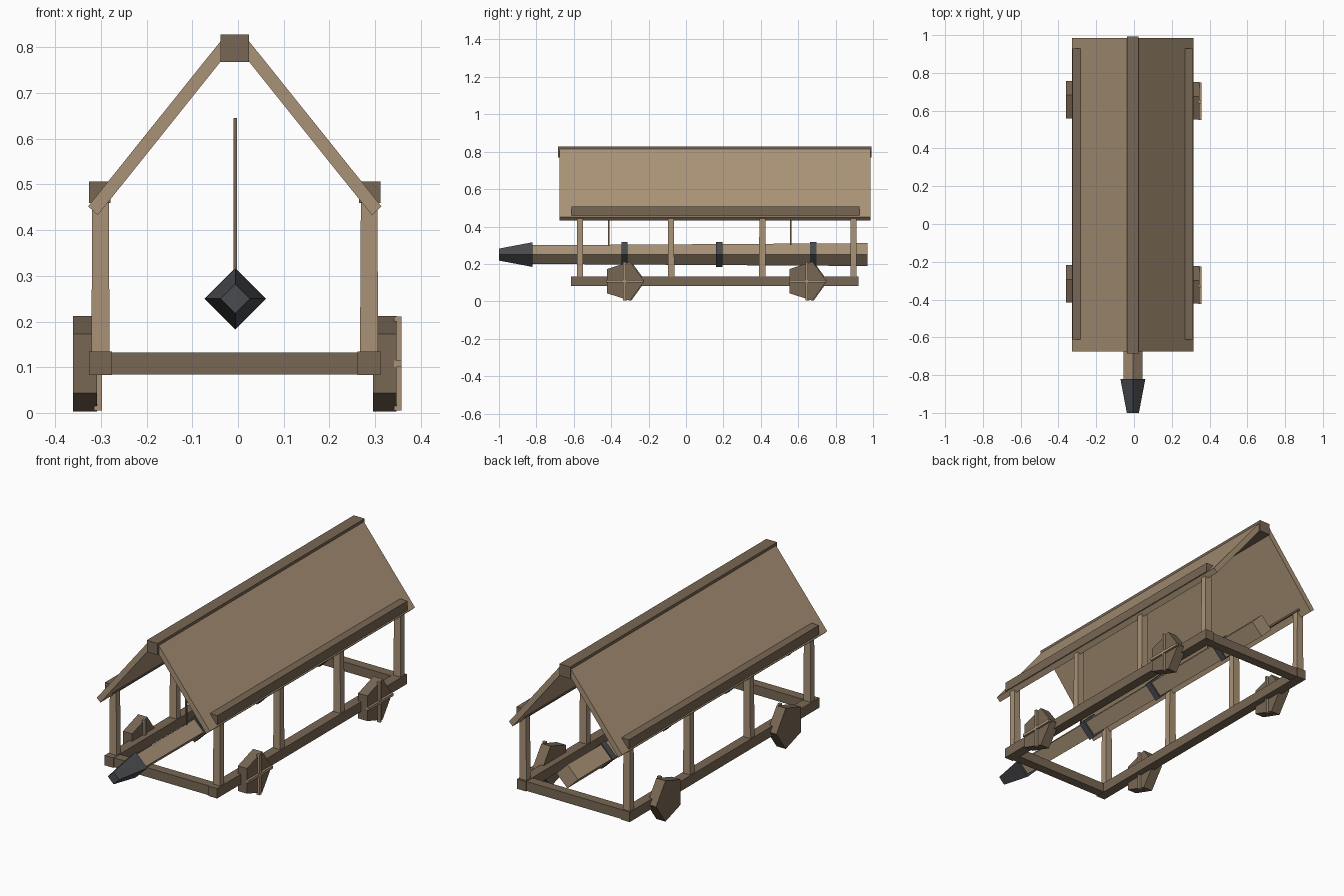
import bpy, bmesh, math
from mathutils import Vector

if "Cube" in bpy.data.objects:
    bpy.data.objects.remove(bpy.data.objects["Cube"], do_unlink=True)


def material(name, colour):
    m = bpy.data.materials.new(name)
    m.use_nodes = True
    m.diffuse_color = (*colour, 1)
    bsdf = next(n for n in m.node_tree.nodes if n.type == 'BSDF_PRINCIPLED')
    bsdf.inputs["Base Color"].default_value = (*colour, 1)
    bsdf.inputs["Roughness"].default_value = 0.9
    return m


light_wood = material("light wood", (0.40, 0.29, 0.185))
dark_wood = material("dark wood", (0.19, 0.137, 0.09))
iron = material("dark iron", (0.068, 0.07, 0.08))

MID = -0.007      # centre line of the frame
RAM_Z = 0.25      # height of the ram's axis


def loft(name, rings, mat):
    """Closed solid through two or more rings of points."""
    bm = bmesh.new()
    loops = [[bm.verts.new(p) for p in ring] for ring in rings]
    n = len(loops[0])
    for a, b in zip(loops, loops[1:]):
        for i in range(n):
            j = (i + 1) % n
            bm.faces.new((a[i], a[j], b[j], b[i]))
    bm.faces.new(loops[0])
    bm.faces.new(loops[-1])
    bmesh.ops.recalc_face_normals(bm, faces=bm.faces)
    mesh = bpy.data.meshes.new(name)
    bm.to_mesh(mesh)
    bm.free()
    mesh.materials.append(mat)
    obj = bpy.data.objects.new(name, mesh)
    bpy.context.collection.objects.link(obj)
    return obj


def box(name, xs, ys, zs, mat):
    corners = [(xs[0], ys[0]), (xs[1], ys[0]), (xs[1], ys[1]), (xs[0], ys[1])]
    return loft(name, [[(x, y, z) for x, y in corners] for z in zs], mat)


def diamond(y, r):
    c = Vector((MID + 0.001, y, RAM_Z))
    return [c + Vector((r * dx, 0, r * dz)) for dx, dz in ((1, 0), (0, 1), (-1, 0), (0, -1))]


# Ram: log, iron head and bands
loft("ram_log", [diamond(-0.82, 0.05), diamond(0.97, 0.061)], light_wood)
loft("ram_head", [diamond(-1.0, 0.032), diamond(-0.82, 0.066)], iron)
for i, y in enumerate((-0.329, 0.177, 0.68)):
    loft(f"ram_band_{i + 1}", [diamond(y - 0.017, 0.067), diamond(y + 0.017, 0.067)], iron)

# Hanging ropes
for label, y in (("front", -0.412), ("rear", 0.56)):
    box(f"{label}_rope", (MID - 0.003, MID + 0.005), (y - 0.004, y + 0.004), (0.28, 0.645), dark_wood)

# Ridge and cross beams
box("ridge_beam", (MID - 0.031, MID + 0.031), (-0.685, 0.992), (0.768, 0.828), dark_wood)
for label, y in (("front", -0.585), ("rear", 0.893)):
    box(f"{label}_cross_beam", (MID - 0.29, MID + 0.29), (y - 0.024, y + 0.024),
        (0.084, 0.132), dark_wood)

# Parts repeated on each side
roof_profile = ((0.321, 0.452), (0.3, 0.433), (0.015, 0.789), (0.015, 0.834 - 0.001))
for label, s in (("left", 1), ("right", -1)):
    def span(a, b):
        return sorted((MID + s * a, MID + s * b))

    loft(f"{label}_roof_panel",
         [[(MID + s * x, y, z) for x, z in roof_profile[:3] + ((0.03, 0.815),)]
          for y in (-0.676, 0.986)], light_wood)
    box(f"{label}_eave_rail", span(0.272, 0.319), (-0.612, 0.928), (0.459, 0.507), dark_wood)
    box(f"{label}_base_beam", span(0.269, 0.319), (-0.615, 0.922), (0.083, 0.134), dark_wood)

    # Slightly tapered posts
    for i in range(4):
        y = -0.567 + 0.4875 * i
        rings = []
        for z, hx, hy in ((0.125, 0.02, 0.017), (0.47, 0.018, 0.016)):
            x = MID + s * 0.294
            rings.append([(x + a * hx, y + b * hy, z)
                          for a, b in ((1, 1), (-1, 1), (-1, -1), (1, -1))])
        loft(f"{label}_post_{i + 1}", rings, light_wood)

    # Five-sided wheels with crossed spoke bars on the same face of each
    x = MID + s * 0.328
    for end, y in (("front", -0.33), ("rear", 0.645)):
        y -= s * 0.003
        z, r = 0.108, 0.11
        angles = [math.tau * k / 5 for k in range(5)]
        loft(f"{label}_{end}_wheel",
             [[(x + dx, y + r * math.cos(a), z + r * math.sin(a)) for a in angles]
              for dx in (-0.026, 0.026)], dark_wood)
        xs = (x + 0.02, x + 0.037)
        box(f"{label}_{end}_spoke_across", xs, (y - 0.091, y + 0.107), (z - 0.007, z + 0.007), light_wood)
        box(f"{label}_{end}_spoke_upright", xs, (y - 0.003, y + 0.011), (z - 0.103, z + 0.103), light_wood)
